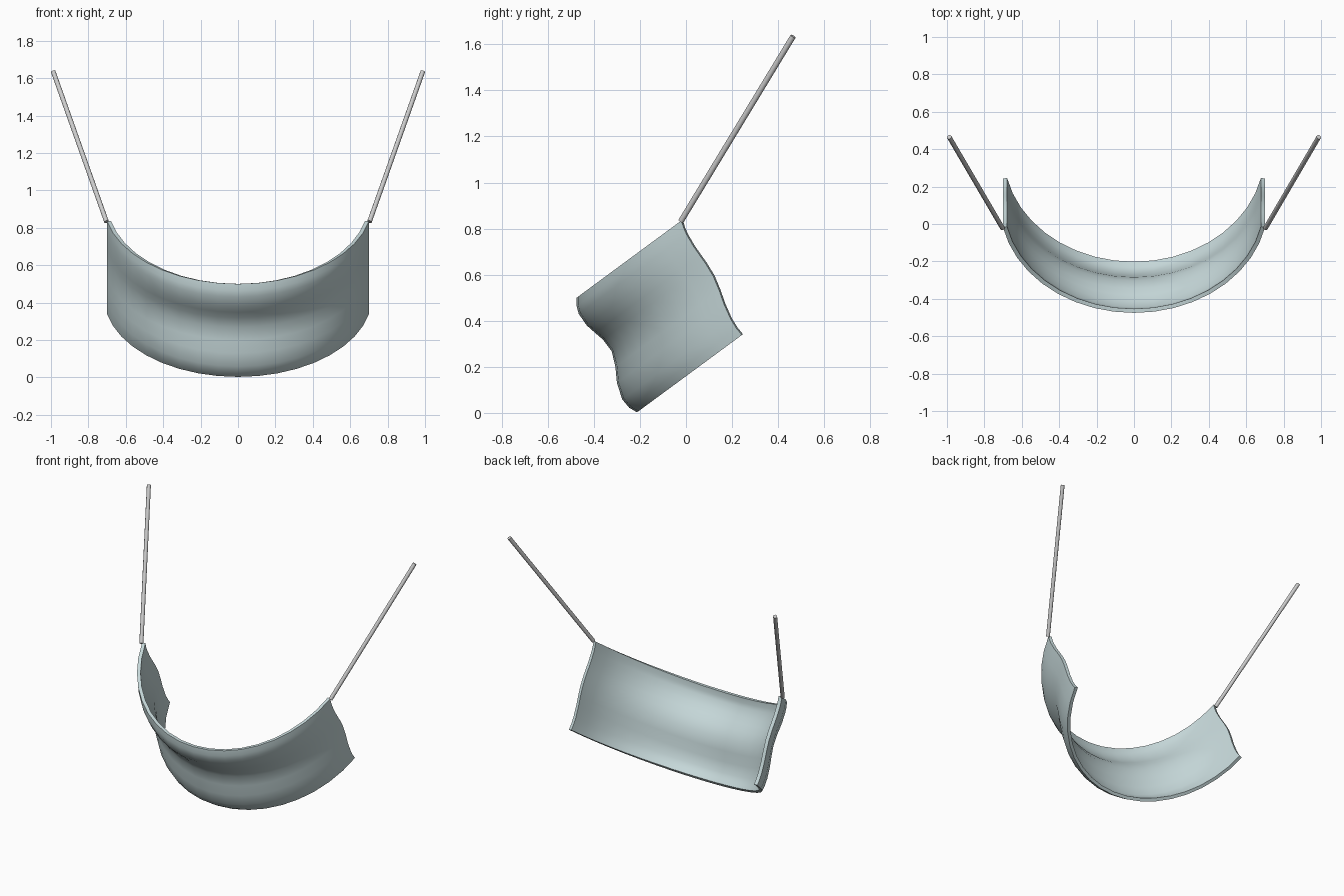
import bpy, bmesh, math
from mathutils import Vector

if "Cube" in bpy.data.objects:
    bpy.data.objects.remove(bpy.data.objects["Cube"])

ACROSS = Vector((0, 0.593, -0.805))   # across the seat, top edge to bottom edge
OUT = Vector((0, -0.805, -0.593))     # direction the seat sags towards
TOP = Vector((0, -0.02, 0.835))       # height of the end corners
RADIUS, HALF = 0.716, 0.70
END = math.asin(HALF / RADIUS)
SEGMENTS = 18
# wavy cross-section: (distance across, bulge)
PROFILE = [(0, 0), (0.03, 0.017), (0.062, 0.0245), (0.123, 0.017), (0.17, 0.0),
           (0.213, -0.0165), (0.277, -0.027), (0.342, -0.009), (0.402, 0.018),
           (0.473, 0.031), (0.52, 0.021), (0.556, 0)]


def smooth(ob, angle):
    bpy.ops.object.select_all(action='DESELECT')
    ob.select_set(True)
    bpy.context.view_layer.objects.active = ob
    bpy.ops.object.shade_smooth_by_angle(angle=math.radians(angle))


# seat: wavy strip swept along a circular arc, then thickened inwards
bm = bmesh.new()
rows = []
for i in range(SEGMENTS + 1):
    a = END * (2 * i / SEGMENTS - 1)
    sag = RADIUS * (math.cos(a) - math.cos(END))
    fade = 0.35 + 0.65 * (math.cos(a) - math.cos(END)) / (1 - math.cos(END))
    row = []
    for u, b in PROFILE:
        p = TOP + ACROSS * u + OUT * (sag + 0.15 * u + b * fade)
        row.append(bm.verts.new((RADIUS * math.sin(a), p.y, p.z)))
    rows.append(row)
for r, s in zip(rows, rows[1:]):
    for j in range(len(PROFILE) - 1):
        bm.faces.new((r[j], r[j + 1], s[j + 1], s[j]))
mesh = bpy.data.meshes.new("seat")
bm.to_mesh(mesh)
bm.free()
seat = bpy.data.objects.new("seat", mesh)
bpy.context.collection.objects.link(seat)
mod = seat.modifiers.new("thickness", 'SOLIDIFY')
mod.thickness = 0.022
mod.offset = -1
bpy.context.view_layer.objects.active = seat
bpy.ops.object.modifier_apply(modifier=mod.name)
smooth(seat, 45)

mat = bpy.data.materials.new("pale_blue")
mat.diffuse_color = (0.56, 0.68, 0.69, 1)
mat.use_nodes = True
mat.node_tree.nodes["Principled BSDF"].inputs["Base Color"].default_value = mat.diffuse_color
seat.data.materials.append(mat)

# hanging rods, one from each top corner
for side, name in ((-1, "left_rod"), (1, "right_rod")):
    low = Vector((side * 0.703, -0.022, 0.832))
    high = Vector((side * 0.988, 0.465, 1.635))
    d = high - low
    bpy.ops.mesh.primitive_cylinder_add(vertices=12, radius=0.0125, depth=d.length,
                                        location=(low + high) / 2)
    rod = bpy.context.object
    rod.name = name
    rod.rotation_euler = d.to_track_quat('Z', 'Y').to_euler()
    smooth(rod, 40)
